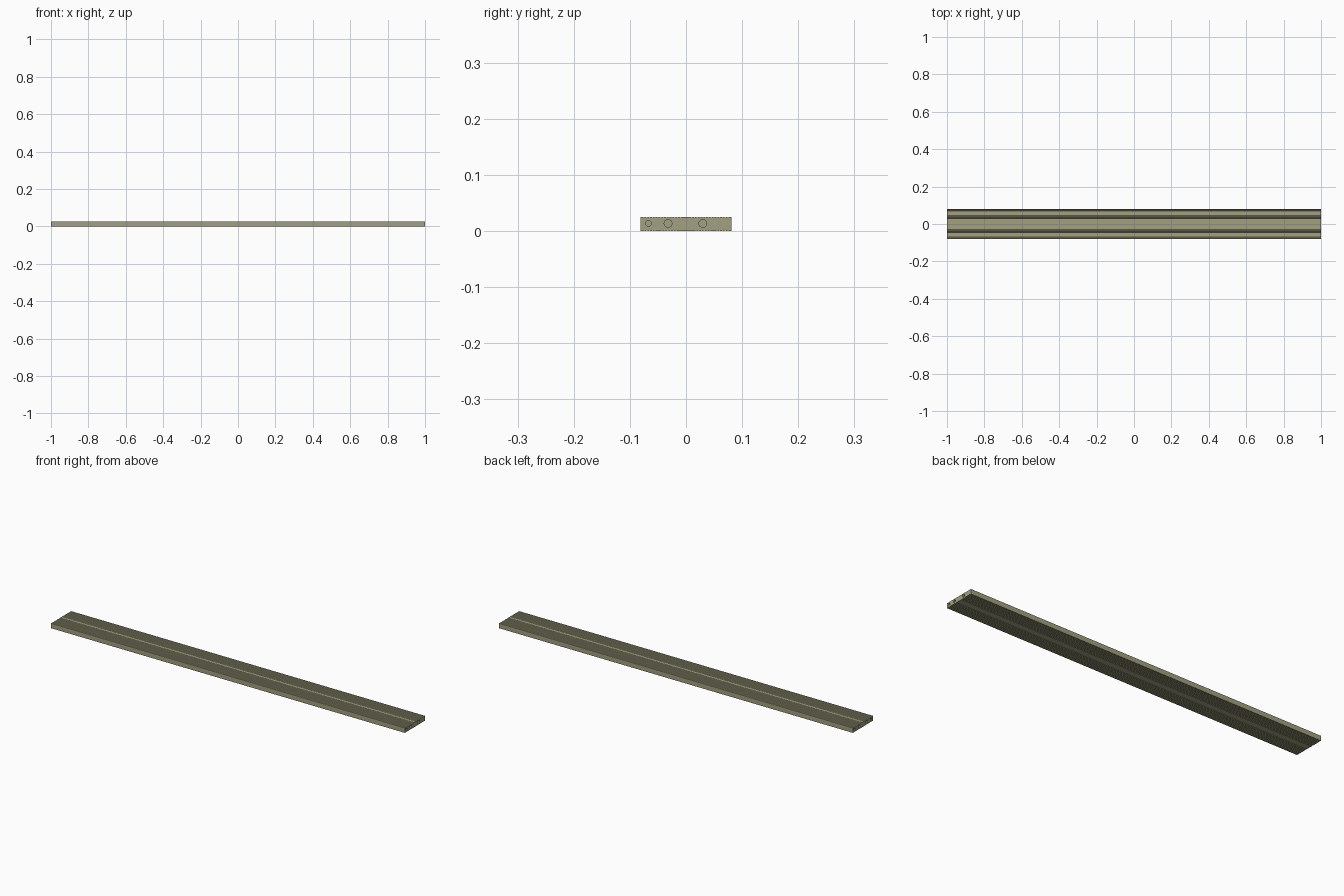
import bpy, bmesh, math

if "Cube" in bpy.data.objects:
    bpy.data.objects.remove(bpy.data.objects["Cube"])

L, W, H = 2.0, 0.163, 0.025
PITCH, DEPTH = 0.005, 0.0012

mat = bpy.data.materials.new("olive_composite")
mat.diffuse_color = (0.36, 0.35, 0.22, 1)
mat.use_nodes = True
mat.node_tree.nodes["Principled BSDF"].inputs["Base Color"].default_value = mat.diffuse_color


def grooved_edge(z, sign, bands):
    # Left to right run of one face, with square grooves cut inside each band
    pts = [(-W / 2, z)]
    for start, count in bands:
        for i in range(count):
            y = start + i * PITCH
            d = z - sign * DEPTH
            pts += [(y, z), (y + 0.0006, d), (y + 0.0019, d), (y + 0.0025, z)]
    return pts + [(W / 2, z)]


# Board: grooved cross-section extruded along x
top = grooved_edge(H, 1, [(-0.07625, 14), (0.00875, 14)])
bottom = grooved_edge(0, -1, [(-0.07625, 5), (-0.04375, 6), (0.01625, 6), (0.05375, 5)])
bm = bmesh.new()
face = bm.faces.new([bm.verts.new((-L / 2, y, z)) for y, z in bottom + top[::-1]])
ext = bmesh.ops.extrude_face_region(bm, geom=[face])
bmesh.ops.translate(bm, vec=(L, 0, 0), verts=[v for v in ext["geom"] if isinstance(v, bmesh.types.BMVert)])
bmesh.ops.recalc_face_normals(bm, faces=bm.faces)
me = bpy.data.meshes.new("deck_board")
bm.to_mesh(me)
bm.free()
board = bpy.data.objects.new("deck_board", me)
bpy.context.collection.objects.link(board)
me.materials.append(mat)

# Blind round holes in both ends
bm = bmesh.new()
for x in (-L / 2, L / 2):
    for y, r in ((-0.067, 0.005), (-0.032, 0.007), (0.030, 0.007), (0.067, 0.005)):
        res = bmesh.ops.create_cone(bm, cap_ends=True, segments=16, radius1=r, radius2=r, depth=0.04)
        for v in res["verts"]:
            cx, cy, cz = v.co
            v.co = (x + cz, y + cx, 0.0135 + cy)
bmesh.ops.recalc_face_normals(bm, faces=bm.faces)
cm = bpy.data.meshes.new("hole_cutter")
bm.to_mesh(cm)
bm.free()
cm.materials.append(mat)
cutter = bpy.data.objects.new("hole_cutter", cm)
bpy.context.collection.objects.link(cutter)

mod = board.modifiers.new("end_holes", "BOOLEAN")
mod.operation = "DIFFERENCE"
mod.solver = "EXACT"
mod.object = cutter
bpy.context.view_layer.objects.active = board
board.select_set(True)
bpy.ops.object.modifier_apply(modifier="end_holes")
bpy.data.objects.remove(cutter)
